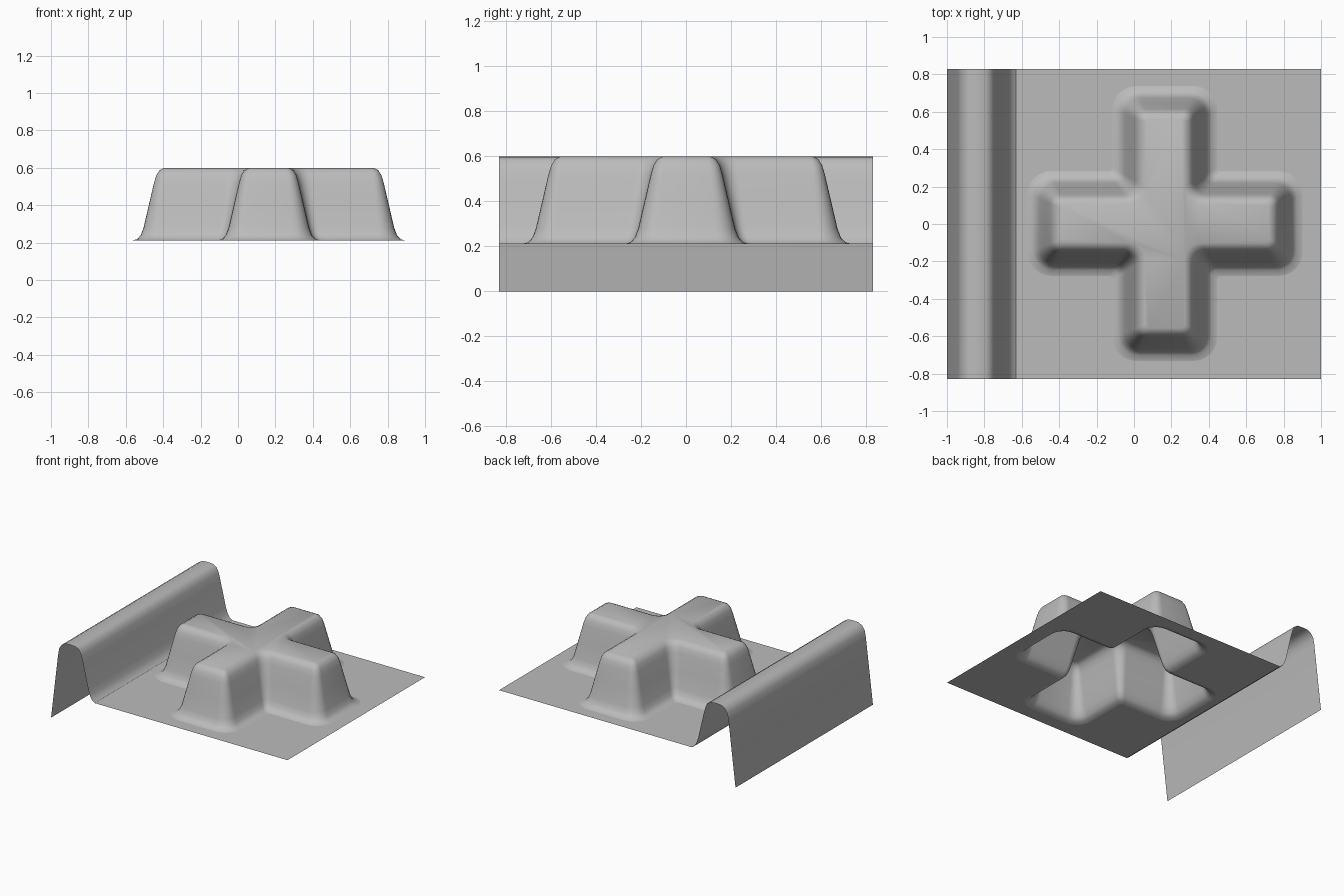
import bpy, bmesh
from math import cos, sin, pi, radians
from mathutils import Matrix, Vector

cube = bpy.data.objects.get("Cube")
if cube:
    bpy.data.objects.remove(cube, do_unlink=True)

GREY = (0.5, 0.5, 0.5, 1)
grey = bpy.data.materials.new("plain grey")
grey.use_nodes = True
grey.diffuse_color = GREY
grey.node_tree.nodes["Principled BSDF"].inputs["Base Color"].default_value = GREY

DEPTH = 0.83      # half size along y
GROUND = 0.21     # height of the flat sheet
SEAM = -0.63      # where the ridge meets the sheet
CENTRE = Vector((0.165, 0.003, 0))


def finish(name, bm):
    mesh = bpy.data.meshes.new(name)
    bm.to_mesh(mesh)
    bm.free()
    mesh.materials.append(grey)
    obj = bpy.data.objects.new(name, mesh)
    bpy.context.collection.objects.link(obj)
    bpy.ops.object.select_all(action='DESELECT')
    obj.select_set(True)
    bpy.context.view_layer.objects.active = obj
    bpy.ops.object.shade_smooth_by_angle(angle=radians(40))
    return obj


def arc(cx, cy, r, start, end, steps=6):
    return [(cx + r * cos(start + (end - start) * i / steps),
             cy + r * sin(start + (end - start) * i / steps))
            for i in range(steps + 1)]


def cross_outline(reach, z):
    """Rounded plus shape: one quadrant, turned four times."""
    arm = reach - 0.455
    out = 0.02 + (reach - 0.56) * 0.6
    inn = 0.09 - (reach - 0.56) * 0.4
    quadrant = (arc(reach - out, arm - out, out, 0, pi / 2)
                + arc(arm + inn, arm + inn, inn, 1.5 * pi, pi)
                + arc(arm - out, reach - out, out, 0, pi / 2))
    return [CENTRE + Matrix.Rotation(k * pi / 2, 3, 'Z') @ Vector((x, y, z))
            for k in range(4) for x, y in quadrant]


# Raised cross: stacked outlines, open underneath
wall = [(0.735, GROUND), (0.705, 0.218), (0.685, 0.24), (0.67, 0.28),
        (0.642, 0.4), (0.614, 0.52), (0.602, 0.56), (0.585, 0.587), (0.56, 0.6)]
bm = bmesh.new()
rings = [[bm.verts.new(p) for p in cross_outline(d, z)] for d, z in wall]
for low, high in zip(rings, rings[1:]):
    n = len(low)
    for i in range(n):
        j = (i + 1) % n
        bm.faces.new((low[i], low[j], high[j], high[i]))
bm.faces.new(rings[-1])
finish("raised_cross", bm)

# Flat sheet with a cross-shaped opening
bm = bmesh.new()
border = [(SEAM, -DEPTH, GROUND), (1, -DEPTH, GROUND),
          (1, DEPTH, GROUND), (SEAM, DEPTH, GROUND)]
for loop in (border, cross_outline(*wall[0])):
    verts = [bm.verts.new(p) for p in loop]
    for a, b in zip(verts, verts[1:] + verts[:1]):
        bm.edges.new((a, b))
bmesh.ops.triangle_fill(bm, edges=bm.edges[:], use_beauty=True, normal=(0, 0, 1))
for face in bm.faces:
    face.normal_update()
    if face.normal.z < 0:
        face.normal_flip()
finish("flat_sheet", bm)

# Ridge: profile swept from front to back, open underneath
profile = [(-1, 0), (-0.94, 0.5), (-0.93, 0.55), (-0.91, 0.58), (-0.88, 0.597),
           (-0.84, 0.6), (-0.79, 0.597), (-0.762, 0.58), (-0.745, 0.545),
           (-0.73, 0.49), (-0.685, 0.3), (-0.67, 0.255), (-0.652, 0.225),
           (SEAM, GROUND)]
bm = bmesh.new()
front = [bm.verts.new((x, -DEPTH, z)) for x, z in profile]
back = [bm.verts.new((x, DEPTH, z)) for x, z in profile]
for i in range(len(profile) - 1):
    bm.faces.new((front[i], front[i + 1], back[i + 1], back[i]))
finish("side_ridge", bm)
